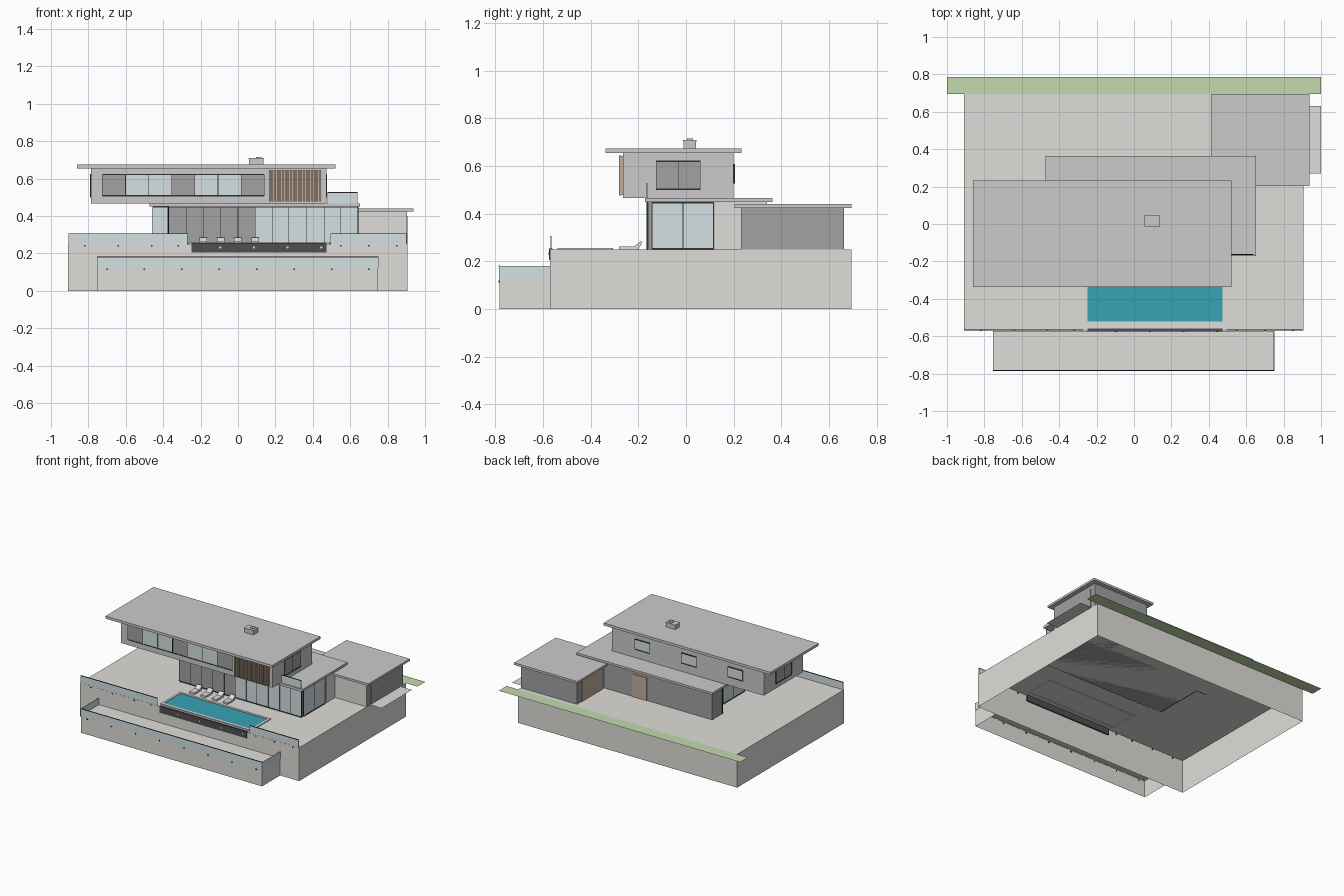
import bpy, bmesh
from mathutils import Matrix, Vector

if "Cube" in bpy.data.objects:
    bpy.data.objects.remove(bpy.data.objects["Cube"])


def mat(name, r, g, b, a=1.0):
    m = bpy.data.materials.new(name)
    m.diffuse_color = (r, g, b, a)
    m.use_nodes = True
    m.node_tree.nodes["Principled BSDF"].inputs["Base Color"].default_value = m.diffuse_color
    return m


STONE = mat("pale_stone", .74, .73, .70)
GLASS = mat("glass", .66, .75, .77)
DARK = mat("dark_metal", .03, .03, .035)
WATER = mat("water", .04, .36, .46)
GRASS = mat("grass", .55, .70, .42)
WOOD = mat("wood", .55, .43, .34)
CHAR = mat("charcoal_tile", .08, .08, .08)
WALL = mat("wall_grey", .36, .36, .36)


def finish(name, bm, m):
    me = bpy.data.meshes.new(name)
    bm.to_mesh(me)
    bm.free()
    ob = bpy.data.objects.new(name, me)
    bpy.context.collection.objects.link(ob)
    if m:
        me.materials.append(m)
    return ob


def boxes(name, extents, m=None, open_bottom=False):
    """One mesh from any number of (x0, x1, y0, y1, z0, z1) boxes."""
    bm = bmesh.new()
    for x0, x1, y0, y1, z0, z1 in extents:
        mx = Matrix.Translation(((x0 + x1) / 2, (y0 + y1) / 2, (z0 + z1) / 2)) \
            @ Matrix.Diagonal((x1 - x0, y1 - y0, z1 - z0, 1))
        bmesh.ops.create_cube(bm, size=1, matrix=mx)
    if open_bottom:
        bm.normal_update()
        low = [f for f in bm.faces if f.normal.z < -.9]
        bmesh.ops.delete(bm, geom=low, context='FACES')
    return finish(name, bm, m)


def sheet(name, x0, x1, y0, y1, z, m):
    bm = bmesh.new()
    bm.faces.new([bm.verts.new(p) for p in ((x0, y0, z), (x1, y0, z), (x1, y1, z), (x0, y1, z))])
    return finish(name, bm, m)


def window(name, axis, pos, out, cuts, z0, z1, glazed=None, bar=.003):
    """Panes with a dark frame on a wall; axis is the wall normal, cuts the bar positions."""
    def ext(a, b, c, d, depth):
        p, q = sorted((pos - out * .004, pos + out * depth))
        return (a, b, p, q, c, d) if axis == 'y' else (p, q, a, b, c, d)
    bars = [ext(c - bar / 2, c + bar / 2, z0, z1, .004) for c in cuts]
    bars += [ext(cuts[0], cuts[-1], z - bar, z + bar, .004) for z in (z0, z1)]
    boxes(name + "_frame", bars, DARK)
    panes = [ext(a, b, z0, z1, .002) for a, b in zip(cuts, cuts[1:])]
    lit = [p for i, p in enumerate(panes) if glazed is None or i in glazed]
    dim = [p for p in panes if p not in lit]
    boxes(name + "_glass", lit, GLASS)
    if dim:
        boxes(name + "_blinds", dim, WALL)


# Hollow plinth and lower terrace
boxes("plinth", [(-.91, .905, -.57, .695, 0, .25)], STONE, True)
boxes("lower_terrace", [(-.752, .748, -.783, -.571, 0, .13)], STONE, True)
sheet("grass_strip", -1, 1, .695, .787, .25, GRASS)
sheet("driveway", .905, 1, .27, .63, .25, STONE)

# Glass balustrades
boxes("terrace_balustrade", [(-.905, -.27, -.569, -.565, .25, .305),
                             (.495, .9, -.569, -.565, .25, .305)], GLASS)
boxes("lower_balustrade", [(-.755, .75, -.785, -.781, .125, .18),
                           (-.755, -.751, -.781, -.571, .125, .18),
                           (.746, .75, -.781, -.571, .125, .18)], GLASS)
boxes("balcony_balustrade", [(.478, .64, -.166, -.162, .465, .525)], GLASS)
boxes("balustrade_caps", [(-.905, -.27, -.57, -.564, .304, .307), (.495, .9, -.57, -.564, .304, .307),
                          (-.755, .75, -.786, -.78, .179, .182), (.478, .64, -.167, -.161, .524, .527)], DARK)
studs = [(x, -.57, .24) for x in (-.82, -.64, -.46, -.32, .55, .7, .85)]
studs += [(-.7 + .2 * i, -.785, .115) for i in range(8)]
boxes("balustrade_clamps", [(x - .004, x + .004, y - .002, y + .006, z - .004, z + .004)
                            for x, y, z in studs], DARK)

# Pool
sheet("pool_water", -.248, .472, -.522, -.325, .2535, WATER)
boxes("pool_coping", [(-.265, .488, -.54, -.522, .245, .257), (-.265, .488, -.325, -.307, .245, .257),
                      (-.265, -.248, -.522, -.325, .245, .257), (.472, .488, -.522, -.325, .245, .257)], STONE)
boxes("pool_front_band", [(-.248, .474, -.574, -.56, .205, .255)], CHAR)
bm = bmesh.new()
for i in range(4):
    bmesh.ops.create_cone(bm, cap_ends=True, segments=12, radius1=.006, radius2=.006, depth=.004,
                          matrix=Matrix.Translation((-.095 + .18 * i, -.575, .232)) @ Matrix.Rotation(1.5708, 4, 'X'))
finish("pool_lights", bm, STONE)

# Loungers: side profile extruded across x
profile = [(-.28, .25), (-.28, .263), (-.218, .263), (-.19, .285), (-.184, .281), (-.2, .25)]
for i in range(4):
    bm = bmesh.new()
    x = -.185 + .092 * i
    f = bm.faces.new([bm.verts.new((x - .02, y, z)) for y, z in profile])
    r = bmesh.ops.extrude_face_region(bm, geom=[f])
    bmesh.ops.translate(bm, vec=Vector((.04, 0, 0)), verts=[v for v in r['geom'] if isinstance(v, bmesh.types.BMVert)])
    bmesh.ops.recalc_face_normals(bm, faces=bm.faces)
    finish("lounger_%d" % (i + 1), bm, STONE)

# Ground floor
boxes("ground_floor_walls", [(-.37, .64, -.16, .22, .25, .45)], WALL)
boxes("ground_floor_rear", [(-.455, .64, .22, .34, .25, .45)], WALL)
boxes("ground_floor_side_wall", [(.638, .644, .12, .34, .25, .45)], STONE)
boxes("ground_floor_roof", [(-.472, .653, -.172, .363, .45, .466)])
window("ground_front_window", 'y', -.162, -1,
       [-.37, -.275, -.183, -.092, 0, .092, .182, .272, .365, .46, .55, .64],
       .253, .447, glazed=set(range(5, 11)))
window("ground_right_window", 'x', .641, 1, [-.143, -.013, .115], .253, .447)
window("ground_left_window", 'x', -.371, -1, [-.155, -.03, .09, .215], .253, .447)
window("rear_wing_window", 'y', .219, -1, [-.455, -.375], .253, .447)
boxes("rear_door", [(.085, .205, .335, .344, .25, .42)], WOOD)

# Upper floor
boxes("upper_floor_walls", [(-.785, .472, -.265, .2, .466, .655)])
boxes("upper_roof", [(-.862, .52, -.337, .232, .655, .674)])
window("upper_front_window", 'y', -.266, -1, [-.725 + .1236 * i for i in range(8)],
       .508, .622, glazed={1, 2, 4, 5})
window("upper_right_window", 'x', .473, 1, [-.125, -.033, .06], .502, .62, glazed=set())
window("upper_left_window", 'x', -.786, -1, [-.125, -.033, .06], .502, .62, glazed=set())
for i, x in enumerate((-.55, -.165, .22)):
    window("upper_rear_window_%d" % (i + 1), 'y', .201, 1, [x - .062, x + .062], .53, .605)
boxes("timber_screen", [(.165, .447, -.272, -.262, .478, .642)], WOOD)
boxes("timber_slats", [(.165 + .0142 * i, .173 + .0142 * i, -.281, -.27, .476, .645)
                       for i in range(20)], WOOD)

# Chimney
boxes("chimney", [(.06, .135, -.01, .042, .674, .704)])
boxes("chimney_cap", [(.057, .138, -.013, .045, .704, .709)])
boxes("chimney_flue", [(.095, .125, .005, .03, .709, .715)])

# Garage
boxes("garage_walls", [(.44, .903, .232, .662, .25, .425)], WALL)
boxes("garage_front_wall", [(.64, .903, .23, .234, .25, .425)], STONE)
boxes("garage_roof", [(.412, .937, .203, .695, .425, .441)])
boxes("garage_main_door", [(.9, .906, .28, .62, .25, .4)], WALL)
boxes("garage_side_door", [(.436, .445, .37, .61, .25, .415)], WOOD)
